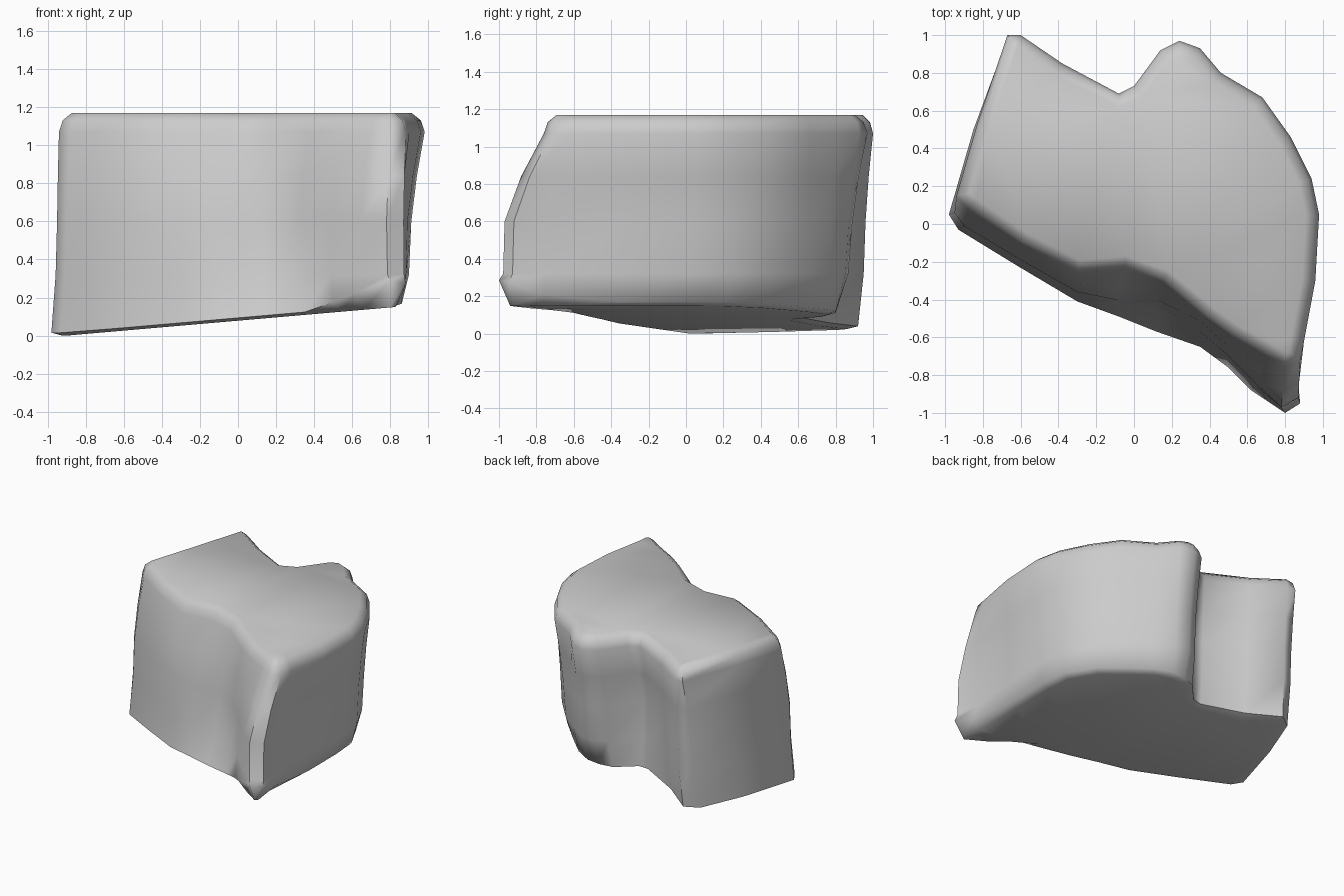
import bpy, bmesh, math
from mathutils import Vector

if "Cube" in bpy.data.objects:
    bpy.data.objects.remove(bpy.data.objects["Cube"])

# Plan outlines of the rock (counter-clockwise from the left corner)
base = [(-.98, .05), (-.93, -.03), (-.62, -.22), (-.3, -.41), (-.08, -.49), (.12, -.57), (.35, -.65),
        (.5, -.76), (.62, -.88), (.8, -1), (.88, -.95), (.86, -.76), (.86, -.35), (.86, 0),
        (.84, .22), (.72, .45), (.55, .62), (.42, .74), (.3, .8), (.2, .8), (.1, .77),
        (-.03, .63), (-.1, .62), (-.4, .76), (-.62, .92), (-.72, .85), (-.85, .5)]
middle = [(-.95, .06), (-.9, -.01), (-.6, -.19), (-.3, -.36), (-.1, -.4), (.12, -.4), (.32, -.52),
          (.48, -.68), (.64, -.84), (.78, -.97), (.87, -.92), (.84, -.75), (.89, -.33), (.91, .03),
          (.88, .25), (.78, .46), (.62, .65), (.45, .78), (.33, .87), (.22, .89), (.12, .83),
          (-.04, .61), (-.12, .62), (-.38, .8), (-.6, .96), (-.69, .93), (-.83, .5)]
crown = [(-.94, .15), (-.88, .08), (-.6, -.11), (-.3, -.26), (-.05, -.24), (.15, -.31), (.38, -.5),
         (.52, -.6), (.7, -.7), (.8, -.76), (.88, -.72), (.9, -.62), (.96, -.3), (.98, .05),
         (.94, .24), (.83, .46), (.68, .67), (.46, .8), (.35, .93), (.24, .97), (.14, .92),
         (0, .73), (-.08, .69), (-.38, .85), (-.6, 1), (-.67, 1), (-.83, .53)]


def blend(a, b, t):
    return [(p[0] + (q[0] - p[0]) * t, p[1] + (q[1] - p[1]) * t) for p, q in zip(a, b)]


def inset(loop, d):
    pts = [Vector(p) for p in loop]
    out = []
    for i, p in enumerate(pts):
        t = (p - pts[i - 1]).normalized() + (pts[(i + 1) % len(pts)] - p).normalized()
        t.normalize()
        out.append((p.x - t.y * d, p.y + t.x * d))
    return out


def slope(x):
    return max(0, .087 * (x + .9))


# Stack of levels: sloping underside, walls, rounded rim
def flat(loop, z):
    return [(x, y, z) for x, y in loop]


levels = [[(x, y, slope(x)) for x, y in inset(base, .06)],
          [(x, y, slope(x) + .015 + .35 * max(0, -y - .65)) for x, y in base],
          flat(blend(base, middle, .75), .32),
          flat(middle, .6),
          flat(blend(middle, crown, .42), .84),
          flat(crown, 1.07),
          flat(inset(crown, .02), 1.13),
          flat(inset(crown, .07), 1.17)]

bm = bmesh.new()
rings = [[bm.verts.new(p) for p in lv] for lv in levels]
n = len(base)
for lo, hi in zip(rings, rings[1:]):
    for i in range(n):
        j = (i + 1) % n
        bm.faces.new((lo[i], lo[j], hi[j], hi[i]))
caps = [bm.faces.new(rings[0][::-1]), bm.faces.new(rings[-1])]
bmesh.ops.triangulate(bm, faces=caps)
bmesh.ops.recalc_face_normals(bm, faces=bm.faces)
mesh = bpy.data.meshes.new("rock")
bm.to_mesh(mesh)
bm.free()
rock = bpy.data.objects.new("rock", mesh)
bpy.context.collection.objects.link(rock)
bpy.context.view_layer.objects.active = rock
rock.select_set(True)
bpy.ops.object.shade_smooth_by_angle(angle=math.radians(60))
